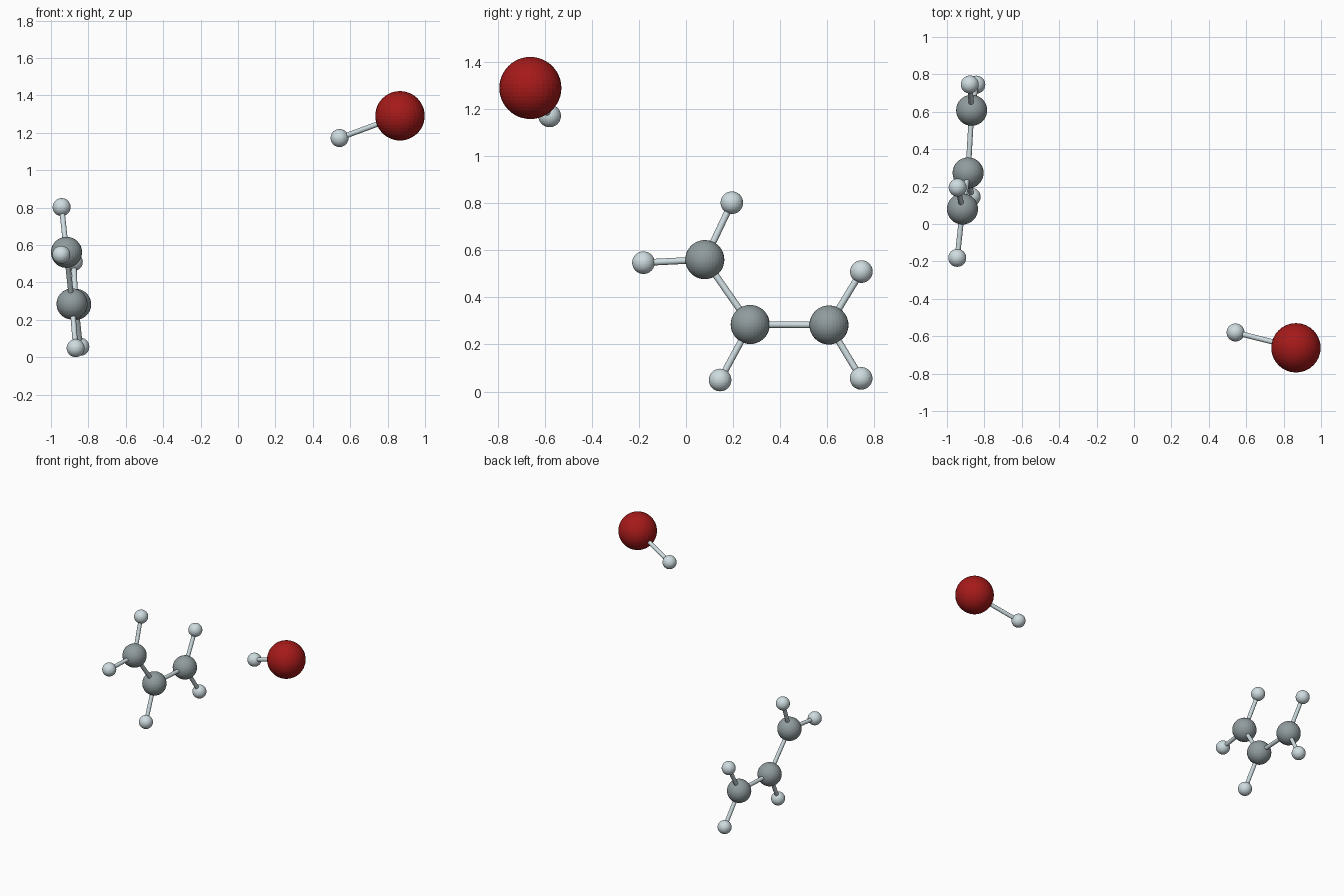
import bpy
from mathutils import Vector

if "Cube" in bpy.data.objects:
    bpy.data.objects.remove(bpy.data.objects["Cube"])


def material(name, colour):
    m = bpy.data.materials.new(name)
    m.diffuse_color = (*colour, 1)
    m.use_nodes = True
    m.node_tree.nodes["Principled BSDF"].inputs["Base Color"].default_value = m.diffuse_color
    return m


PALE = material("pale", (0.62, 0.72, 0.75))
GREY = material("grey", (0.28, 0.33, 0.34))
RED = material("red", (0.38, 0.01, 0.01))
BOND_RADIUS = 0.014

# Atom kinds: radius, material
KINDS = {"hydrogen": (0.048, PALE), "carbon": (0.083, GREY), "halogen": (0.132, RED)}

# Atoms: kind and centre
ATOMS = {
    "carbon_end_a": ("carbon", (-0.917, 0.080, 0.561)),
    "carbon_middle": ("carbon", (-0.887, 0.273, 0.285)),
    "carbon_end_b": ("carbon", (-0.868, 0.608, 0.283)),
    "hydrogen_a_top": ("hydrogen", (-0.943, 0.195, 0.803)),
    "hydrogen_a_side": ("hydrogen", (-0.945, -0.181, 0.548)),
    "hydrogen_middle": ("hydrogen", (-0.868, 0.145, 0.049)),
    "hydrogen_b_bottom": ("hydrogen", (-0.843, 0.745, 0.056)),
    "hydrogen_b_top": ("hydrogen", (-0.878, 0.746, 0.510)),
    "halogen": ("halogen", (0.866, -0.662, 1.291)),
    "hydrogen_halogen": ("hydrogen", (0.543, -0.580, 1.172)),
}

BONDS = [
    ("carbon_end_a", "carbon_middle"),
    ("carbon_middle", "carbon_end_b"),
    ("carbon_end_a", "hydrogen_a_top"),
    ("carbon_end_a", "hydrogen_a_side"),
    ("carbon_middle", "hydrogen_middle"),
    ("carbon_end_b", "hydrogen_b_bottom"),
    ("carbon_end_b", "hydrogen_b_top"),
    ("halogen", "hydrogen_halogen"),
]

# Atom spheres
for name, (kind, centre) in ATOMS.items():
    radius, mat = KINDS[kind]
    bpy.ops.mesh.primitive_uv_sphere_add(segments=32, ring_count=24, radius=radius, location=centre)
    ball = bpy.context.object
    ball.name = name + "_atom"
    ball.data.materials.append(mat)

# Bond rods between atom centres
for a, b in BONDS:
    start, end = Vector(ATOMS[a][1]), Vector(ATOMS[b][1])
    axis = end - start
    bpy.ops.mesh.primitive_cylinder_add(vertices=24, radius=BOND_RADIUS, depth=axis.length,
                                        location=(start + end) / 2)
    rod = bpy.context.object
    rod.name = "bond_" + a + "_to_" + b
    rod.rotation_euler = axis.to_track_quat("Z", "Y").to_euler()
    rod.data.materials.append(PALE)
    bpy.ops.object.shade_smooth_by_angle()
